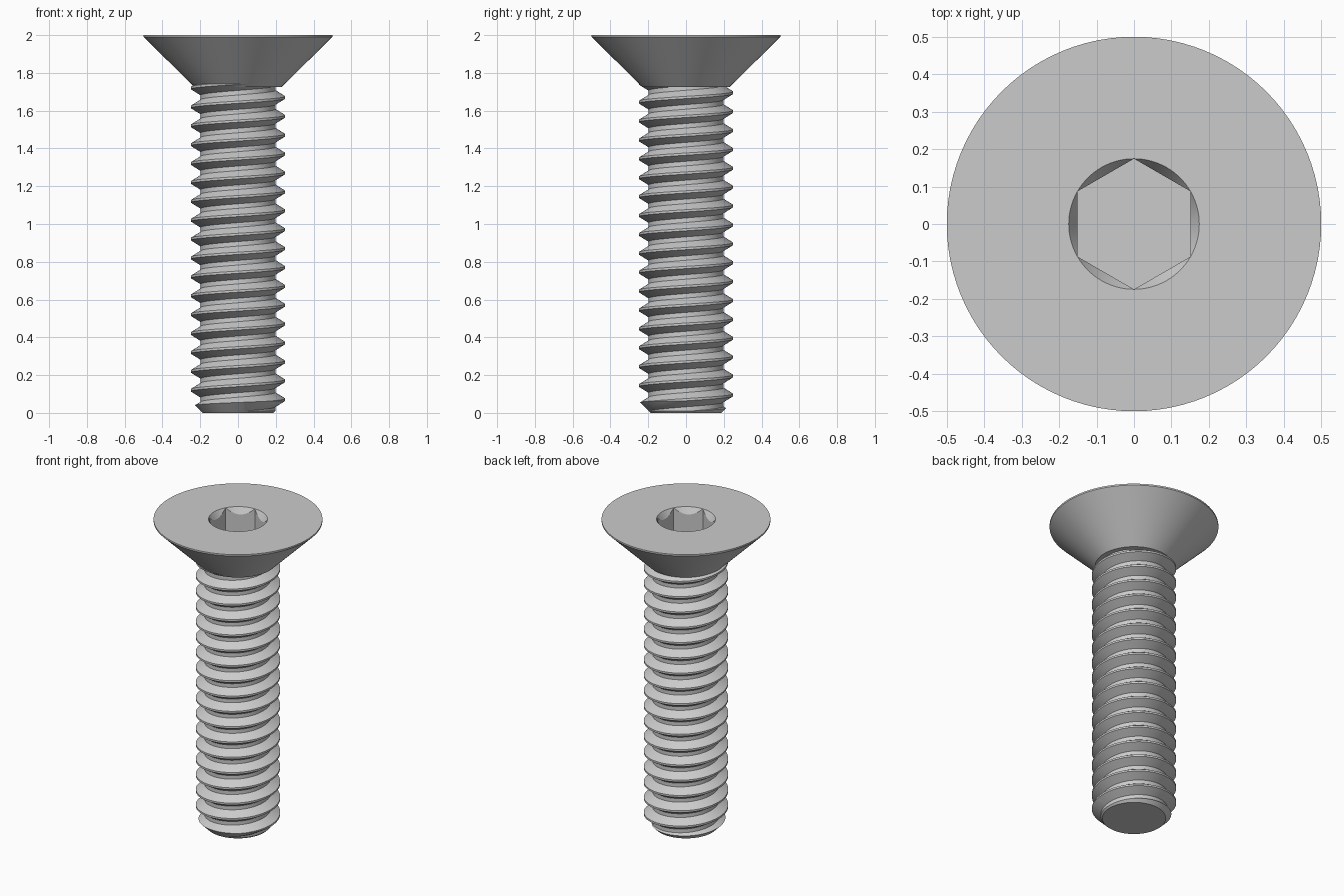
import bpy, bmesh, math
from math import pi, cos, sin, tan, radians

if "Cube" in bpy.data.objects:
    bpy.data.objects.remove(bpy.data.objects["Cube"])

SEG = 96
PITCH = 0.1

steel = bpy.data.materials.new("plain grey steel")
steel.use_nodes = True
grey = (0.6, 0.6, 0.6, 1)
steel.diffuse_color = grey
steel.node_tree.nodes["Principled BSDF"].inputs["Base Color"].default_value = grey


def make_object(name, bm):
    bmesh.ops.recalc_face_normals(bm, faces=bm.faces)
    mesh = bpy.data.meshes.new(name)
    bm.to_mesh(mesh)
    bm.free()
    obj = bpy.data.objects.new(name, mesh)
    bpy.context.collection.objects.link(obj)
    mesh.materials.append(steel)
    return obj


def activate(obj):
    bpy.ops.object.select_all(action='DESELECT')
    obj.select_set(True)
    bpy.context.view_layer.objects.active = obj


def lathe(name, profile):
    """Spin a profile; profile(angle) returns (radius, z) rows, capped at both ends."""
    bm = bmesh.new()
    cols = [[bm.verts.new((r * cos(a), r * sin(a), z)) for r, z in profile(a)]
            for a in (2 * pi * j / SEG for j in range(SEG))]
    for j in range(SEG):
        c, d = cols[j], cols[(j + 1) % SEG]
        for i in range(len(c) - 1):
            bm.faces.new((c[i], d[i], d[i + 1], c[i + 1]))
    for end in (0, -1):
        bm.faces.new([c[end] for c in cols])
    bmesh.ops.remove_doubles(bm, verts=bm.verts, dist=1e-5)
    return make_object(name, bm)


# Countersunk head with a chamfered hexagonal socket
FLAT = 0.151
RIM = FLAT / cos(pi / 6)


def head_profile(a):
    off = (a + pi / 6) % (pi / 3) - pi / 6
    r = FLAT / cos(off)
    return [(0.23, 1.725), (0.5, 1.99), (0.5, 2), (RIM, 2),
            (r, 2 - (RIM - r) / tan(radians(30))), (r, 1.8)]


head = lathe("countersunk_head", head_profile)

# Threaded shank: a right-handed helix of crest, flank and root bands
CREST, ROOT, TOP = 0.25, 0.198, 1.74
section = [(CREST, -0.006), (CREST, 0.006), (ROOT, 0.038), (ROOT, 0.062)]
bm = bmesh.new()
rows = []
turns = math.ceil(TOP / PITCH) + 4
for k in range(turns * SEG):
    a = 2 * pi * k / SEG
    base = 0.07 + PITCH * (k / SEG - 3)
    rows.append([bm.verts.new((r * cos(a), r * sin(a), base + dz)) for r, dz in section])
for k in range(len(rows) - SEG - 1):
    c = rows[k] + [rows[k + SEG][0]]
    d = rows[k + 1] + [rows[k + 1 + SEG][0]]
    for i in range(len(section)):
        bm.faces.new((c[i], d[i], d[i + 1], c[i + 1]))
for z, up in ((0, -1), (TOP, 1)):
    bmesh.ops.bisect_plane(bm, geom=bm.verts[:] + bm.edges[:] + bm.faces[:], dist=1e-6,
                           plane_co=(0, 0, z), plane_no=(0, 0, up), clear_outer=True)
bmesh.ops.holes_fill(bm, edges=[e for e in bm.edges if e.is_boundary], sides=0)
shank = make_object("threaded_shank", bm)

# Chamfer the tip of the shank
cutter = lathe("tip_chamfer_cutter",
               lambda a: [(0.178, -0.01), (0.288, 0.1), (0.288, 1.9)])
cutter.hide_render = True
activate(shank)
mod = shank.modifiers.new("tip chamfer", 'BOOLEAN')
mod.operation = 'INTERSECT'
mod.solver = 'EXACT'
mod.object = cutter
bpy.ops.object.modifier_apply(modifier=mod.name)
bpy.data.objects.remove(cutter)

for obj in (head, shank):
    activate(obj)
    bpy.ops.object.shade_smooth_by_angle(angle=radians(25))
